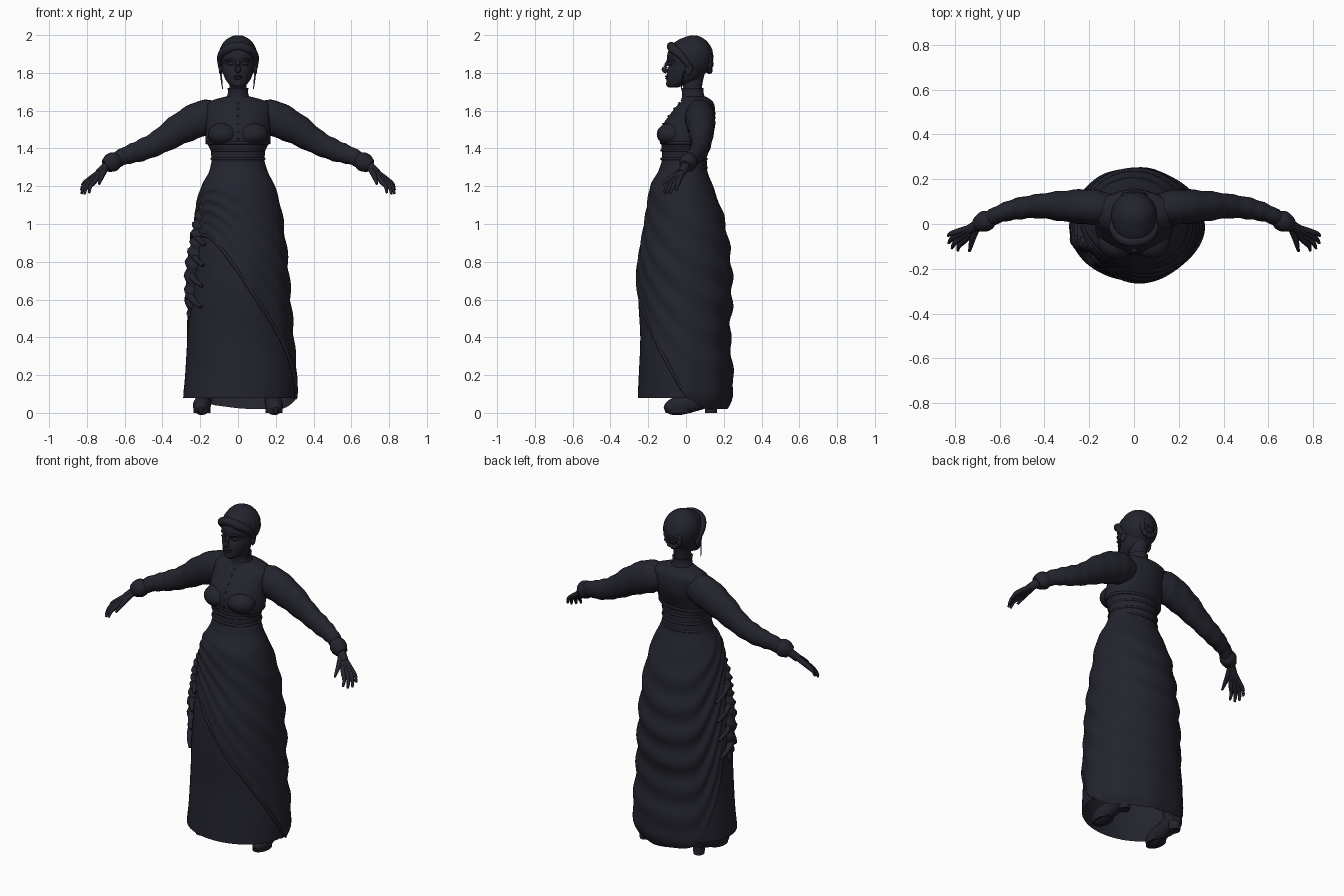
import bpy, bmesh, math
from mathutils import Vector

if "Cube" in bpy.data.objects:
    bpy.data.objects.remove(bpy.data.objects["Cube"])

ink = bpy.data.materials.new("dark navy")
ink.use_nodes = True
ink.diffuse_color = (.017, .017, .027, 1)
ink.node_tree.nodes["Principled BSDF"].inputs["Base Color"].default_value = ink.diffuse_color


def make(name, rings, caps=True):
    """Skin a list of closed rings into a smooth object."""
    bm = bmesh.new()
    loops = [[bm.verts.new(p) for p in ring] for ring in rings]
    n = len(loops[0])
    for a, b in zip(loops, loops[1:]):
        for i in range(n):
            j = (i + 1) % n
            bm.faces.new((a[i], a[j], b[j], b[i]))
    if caps:
        bm.faces.new(loops[0])
        bm.faces.new(loops[-1])
    bmesh.ops.recalc_face_normals(bm, faces=bm.faces)
    mesh = bpy.data.meshes.new(name)
    bm.to_mesh(mesh)
    bm.free()
    obj = bpy.data.objects.new(name, mesh)
    bpy.context.collection.objects.link(obj)
    mesh.materials.append(ink)
    for face in mesh.polygons:
        face.use_smooth = len(face.vertices) == 4
    return obj


def resample(rows, steps=5):
    """Smooth curve through rows of numbers."""
    rows = [Vector(r) for r in rows]
    out = []
    for i in range(len(rows) - 1):
        p, q = rows[i], rows[i + 1]
        before = rows[max(i - 1, 0)]
        after = rows[min(i + 2, len(rows) - 1)]
        for s in range(steps):
            t = s / steps
            out.append(p + (q - before) * t / 2
                       + (before * 2 - p * 5 + q * 4 - after) * t * t / 2
                       + (p * 3 - before - q * 3 + after) * t ** 3 / 2)
    return out + [rows[-1]]


def at(rows, z):
    """Linear lookup by first column."""
    for a, b in zip(rows, rows[1:]):
        if a[0] <= z <= b[0]:
            return a.lerp(b, (z - a[0]) / (b[0] - a[0]))
    return rows[0] if z < rows[0][0] else rows[-1]


def around(row, angle, grow=0):
    """Point on an oval row (z, left, right, front, back); angle 0 faces front."""
    z, x0, x1, y0, y1 = row
    return Vector(((x0 + x1) / 2 + ((x1 - x0) / 2 + grow) * math.sin(angle),
                   (y0 + y1) / 2 - ((y1 - y0) / 2 + grow) * math.cos(angle), z))


def angles(n):
    return [math.tau * i / n for i in range(n)]


def loft(name, rows, n=40, caps=True):
    return make(name, [[around(r, a) for a in angles(n)] for r in rows], caps)


def even(rows):
    """Rows of (z, half width, front, back) to full rows."""
    return resample([(z, -w, w, f, b) for z, w, f, b in rows])


def tube(name, pts, flat=1.0, ripple=0.0, n=16, steps=5):
    """Round sweep through (x, y, z, radius) points."""
    pts = resample(pts, steps)
    rings = []
    for i, p in enumerate(pts):
        along = (pts[min(i + 1, len(pts) - 1)] - pts[max(i - 1, 0)]).to_3d().normalized()
        side = along.cross((0, 0, 1) if abs(along.z) < .9 else (0, 1, 0)).normalized()
        up = side.cross(along)
        rings.append([p.to_3d() + (side * math.cos(a) * flat + up * math.sin(a))
                      * (p[3] + ripple * math.sin(i * 1.7 + math.sin(a) * 1.5))
                      for a in angles(n)])
    return make(name, rings)


def ball(name, center, size, tilt=0):
    rows = []
    for k in range(1, 20):
        t = math.pi * k / 20
        rows.append([Vector((math.sin(t) * math.sin(a) * size[0],
                             math.sin(t) * math.cos(a) * size[1],
                             math.cos(t) * size[2])) for a in angles(24)])
    obj = make(name, rows)
    obj.location = center
    obj.rotation_euler.x = tilt
    return obj


# Underskirt: open at the hem
skirt_rows = resample([
    (.02, -.28, .29, -.25, .23), (.08, -.29, .3, -.255, .235), (.2, -.28, .3, -.25, .24),
    (.4, -.268, .285, -.242, .225), (.6, -.255, .27, -.252, .235), (.8, -.24, .255, -.245, .23),
    (1.0, -.22, .232, -.212, .2), (1.1, -.21, .215, -.197, .17), (1.2, -.185, .19, -.18, .138),
    (1.27, -.155, .16, -.15, .115), (1.34, -.138, .138, -.125, .105)])
loft("underskirt", [r for r in skirt_rows if r[0] >= .079], 64, caps=False)

# Draped overskirt: hem height follows the angle, folds run along the hem
hem = resample([(d / 180 * math.pi, z) for d, z in (
    (0, .74), (30, .53), (60, .32), (90, .11), (115, .03), (150, .02), (190, .03),
    (225, .08), (245, .28), (260, .48), (280, .72), (300, .93), (330, .9), (360, .74))])
drape = []
for k in range(61):
    u = k / 60
    ring = []
    for a in angles(128):
        low = at(hem, a)[1]
        z = low + (1.28 - low) * u
        back = (1 - math.cos(a)) / 2
        fold = math.sin(u * (36 + 12 * back) + 1.2 * math.sin(a * 2)) * math.sin(math.pi * u) ** .7
        grow = .01 + (.003 + .005 * back) * fold + .004 * math.sin(a * 9) * (1 - u) ** 3
        tuck = -.035 * max(0, 1 - z / .1) ** 2
        ring.append(around(at(skirt_rows, z), a, (grow + tuck) * min(1, (1 - u) * 8)))
    drape.append(ring)
make("draped_overskirt", drape, caps=False)

# Rolled edge of the drape and the gathered cascade on the right hip
edge = []
for a in [math.radians(d) for d in range(-55, 105, 8)]:
    z = at(hem, a % math.tau)[1]
    edge.append((*around(at(skirt_rows, z), a, .007), .009))
tube("drape_edge", edge, steps=2, n=8)
tube("hip_cascade", [(-.185, -.1, 1.1, .012), (-.205, -.085, 1.0, .032), (-.212, -.08, .9, .04),
                     (-.232, -.07, .78, .045), (-.24, -.06, .62, .038), (-.25, -.05, .5, .012)],
     ripple=.008, n=24, steps=8)
for k in range(4):
    z = .95 - k * .11
    tube("hip_gather", [(*around(at(skirt_rows, z - abs(d) * .06), math.radians(285 + d * 28), .012),
                         .022 - .014 * abs(d)) for d in (-1, -.5, 0, .5, 1)], n=12)

# Bodice, waistband and collar
bodice = even([
    (1.38, .14, -.125, .105), (1.42, .16, -.13, .108), (1.44, .172, -.135, .112),
    (1.48, .172, -.135, .128), (1.53, .17, -.12, .147), (1.58, .172, -.085, .155),
    (1.63, .17, -.045, .15), (1.655, .135, -.02, .135), (1.675, .065, -.015, .105)])
loft("bodice", bodice)
loft("waistband", even([(1.29, .147, -.14, .113), (1.33, .141, -.13, .11),
                        (1.38, .143, -.128, .11), (1.42, .15, -.13, .112)]))
for z in (1.3, 1.345, 1.39):
    w = at(bodice, 1.38)
    tube("waistband_fold", [(*around((z, -.139, .139, -.13, .109), math.radians(a)), .007)
                            for a in range(0, 361, 15)], n=8, steps=2)
tube("bodice_hem", [(*around(at(bodice, 1.43), math.radians(a), -.003), .009)
                    for a in range(0, 361, 15)], n=8, steps=2)
loft("collar", even([(1.65, .07, -.03, .11), (1.67, .06, -.022, .1),
                     (1.7, .053, -.022, .092), (1.72, .056, -.026, .092)]))
for z in (1.45, 1.49, 1.53, 1.57, 1.61, 1.64):
    ball("button", around(at(bodice, z), 0), (.006, .006, .006))

# Neck and head
loft("neck", even([(1.66, .05, -.01, .085), (1.73, .045, -.015, .085), (1.8, .05, -.02, .1)]))
loft("head", even([
    (1.722, .02, -.09, -.045), (1.735, .042, -.1, -.01), (1.765, .066, -.103, .07),
    (1.81, .083, -.1, .11), (1.84, .088, -.092, .13), (1.87, .092, -.1, .138),
    (1.91, .094, -.096, .138), (1.95, .08, -.075, .12), (1.98, .05, -.03, .09),
    (1.992, .015, .01, .05)]))
tube("nose", [(0, -.092, 1.868, .009), (0, -.105, 1.84, .011), (0, -.114, 1.818, .015),
              (0, -.1, 1.806, .011)])
ball("upper_lip", (0, -.1, 1.782), (.024, .011, .006))
ball("lower_lip", (0, -.099, 1.772), (.02, .011, .007))
ball("chin", (0, -.088, 1.742), (.024, .018, .018))

# Hair: cap, front roll and coiled braid
ball("hair_cap", (0, .04, 1.888), (.103, .104, .112), .25)
tube("front_roll", [(-.093, .02, 1.83, .012), (-.09, -.025, 1.89, .02), (-.055, -.066, 1.925, .024),
                    (0, -.078, 1.94, .024), (.055, -.066, 1.925, .024), (.09, -.025, 1.89, .02),
                    (.093, .02, 1.83, .012)])
for radius in (.045, .02):
    tube("braid_coil", [(radius * math.sin(a), .133 - radius * .2, 1.865 + radius * 1.2 * math.cos(a), .014)
                        for a in angles(12) + [math.tau]], ripple=.003, steps=4)

# Paired parts
for s, word in ((1, "left"), (-1, "right")):
    def pair(part, pts, **options):
        return tube(word + "_" + part, [(x * s, y, z, r) for x, y, z, r in pts], **options)

    ball(word + "_bust", (.078 * s, -.075, 1.475), (.082, .08, .062))
    ball(word + "_eye", (.036 * s, -.083, 1.848), (.017, .012, .009))
    pair("brow", [(.014, -.095, 1.866, .005), (.04, -.089, 1.872, .006), (.068, -.062, 1.864, .003)])
    ball(word + "_ear", (.091 * s, .015, 1.82), (.011, .02, .031), -.2)
    pair("loose_lock", [(.093, -.01, 1.81, .004), (.087, -.02, 1.76, .004), (.082, -.025, 1.715, .002)], n=6)
    # Sleeve with soft wrinkles, then the cuff
    pair("sleeve", [(.09, .07, 1.575, .07), (.18, .075, 1.563, .093), (.3, .08, 1.507, .083),
                    (.42, .08, 1.432, .064), (.52, .068, 1.387, .056), (.6, .045, 1.36, .046),
                    (.67, .012, 1.325, .038)], flat=.85, ripple=.0025, n=24)
    pair("cuff", [(.635, .03, 1.342, .038), (.655, .018, 1.333, .05), (.675, .008, 1.322, .05),
                  (.7, -.002, 1.305, .036)], flat=.9)
    # Hand: each finger grows from the wrist so they form the palm together
    pair("wrist", [(.66, .015, 1.33, .026), (.7, -.005, 1.302, .024), (.735, -.025, 1.27, .022)])
    for part, knuckle, tip in (("index", (.757, -.072, 1.228), (.787, -.118, 1.165)),
                               ("middle", (.77, -.06, 1.23), (.813, -.108, 1.158)),
                               ("ring", (.782, -.047, 1.232), (.828, -.085, 1.16)),
                               ("little", (.786, -.034, 1.237), (.83, -.052, 1.178))):
        k, t = Vector(knuckle), Vector(tip)
        mid = k.lerp(t, .55) + Vector((.008, 0, .006))
        pair(part + "_finger", [(.7, -.008, 1.3, .016), (*k, .014), (*mid, .011), (*t, .006)], n=10)
    pair("thumb", [(.7, -.012, 1.296, .016), (.718, -.055, 1.262, .015),
                   (.728, -.092, 1.235, .011), (.735, -.122, 1.212, .006)], n=10)
    # Leg, shoe, sole and heel
    pair("leg", [(.12, .06, .55, .06), (.155, .09, .3, .05), (.18, .1, .08, .036)])
    pair("shoe", [(.18, .15, .07, .03), (.182, .1, .068, .044), (.186, .03, .05, .046),
                  (.192, -.04, .038, .05), (.196, -.09, .026, .036), (.198, -.113, .018, .014)],
         flat=.95)
    loft(word + "_sole", [(z, .19 * s - .045, .19 * s + .045, -.108, .03) for z in (0, .022)], 24)
    loft(word + "_heel", [(z, .18 * s - w, .18 * s + w, .1, .165) for z, w in ((0, .03), (.05, .036))], 20)
